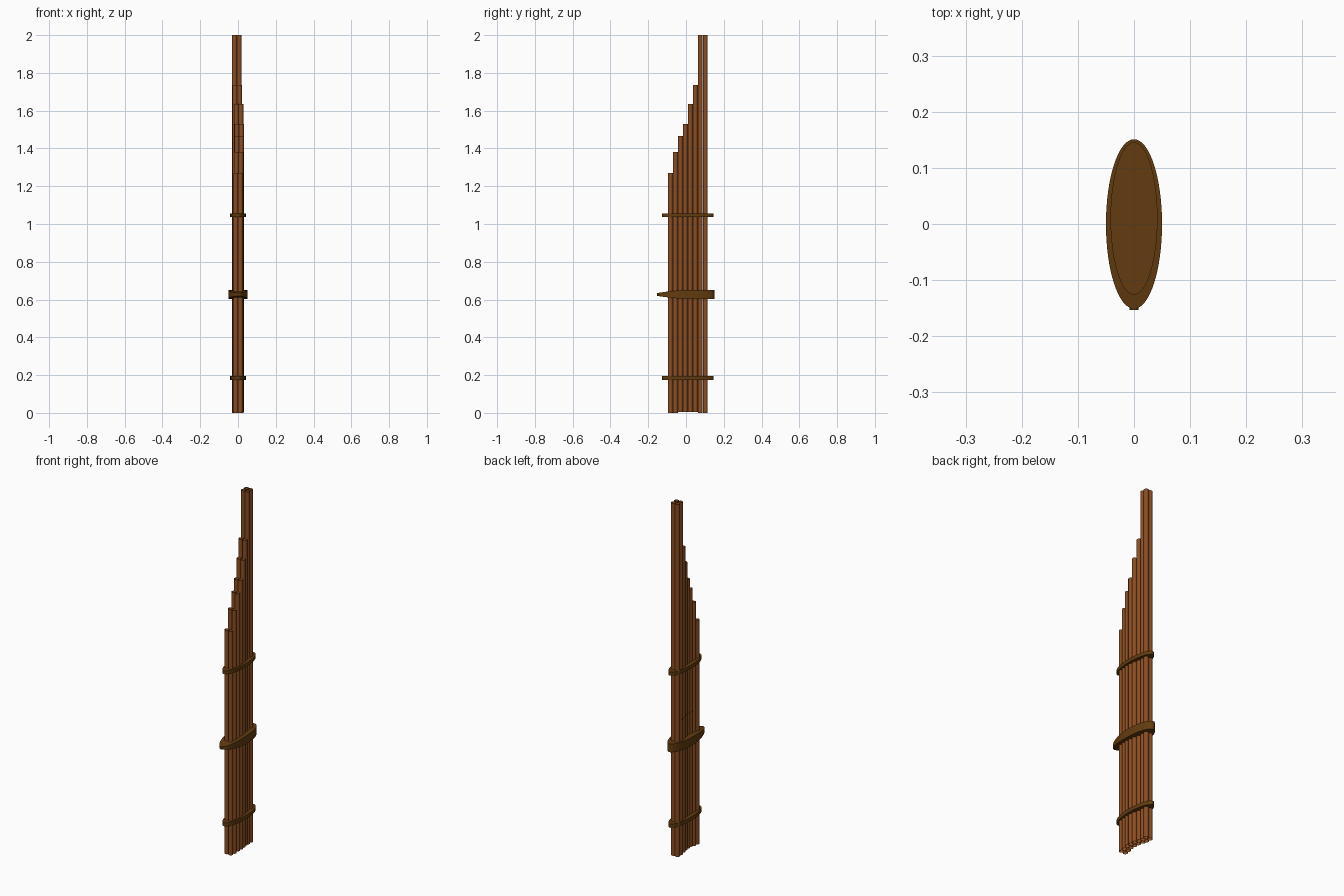
import bpy, bmesh, math
from mathutils import Matrix

if "Cube" in bpy.data.objects:
    bpy.data.objects.remove(bpy.data.objects["Cube"])


def material(name, rgb):
    m = bpy.data.materials.new(name)
    m.diffuse_color = (*rgb, 1)
    m.use_nodes = True
    m.node_tree.nodes["Principled BSDF"].inputs["Base Color"].default_value = m.diffuse_color
    return m


REED = material("reed brown", (0.258, 0.075, 0.016))
WOOD = material("dark wood", (0.125, 0.045, 0.005))
HOLE = material("finger hole dark", (0.03, 0.012, 0.004))


def finish(bm, name, mat, smooth=True):
    bmesh.ops.recalc_face_normals(bm, faces=bm.faces)
    mesh = bpy.data.meshes.new(name)
    bm.to_mesh(mesh)
    bm.free()
    mesh.materials.append(mat)
    ob = bpy.data.objects.new(name, mesh)
    bpy.context.collection.objects.link(ob)
    if smooth:
        bpy.context.view_layer.objects.active = ob
        ob.select_set(True)
        bpy.ops.object.shade_smooth_by_angle(angle=math.radians(35))
        ob.select_set(False)
    return ob


def cylinder(name, mat, rx, ry, z0, z1, x=0, y=0, sides=16, caps=True):
    bm = bmesh.new()
    bmesh.ops.create_cone(bm, cap_ends=caps, segments=sides, radius1=1, radius2=1, depth=1,
                          matrix=Matrix.Translation((x, y, (z0 + z1) / 2))
                          @ Matrix.Diagonal((rx, ry, z1 - z0, 1)))
    return finish(bm, name, mat)


# Paired open reeds, stepped in height and slightly bowed in plan
R = 0.0128
heights = [1.27, 1.38, 1.465, 1.53, 1.635, 1.735, 2.0, 2.0]
shifts = [0.0, 0.003, 0.006, 0.006, 0.003, -0.004, -0.006, -0.006]
for i, (h, s) in enumerate(zip(heights, shifts)):
    y = -0.082 + i * 0.0263
    z0 = 0.004 if 1 < i < 6 else 0.0
    for side, sx in (("left", -1), ("right", 1)):
        x = s + sx * 0.0122
        cylinder(f"{side}_reed_{i + 1}", REED, R, R, z0, h, x, y, caps=False)
        # Small finger holes on the outside of the left row
        if sx < 0 and 1 < i < 7:
            bm = bmesh.new()
            bmesh.ops.create_cone(bm, cap_ends=True, segments=10, radius1=0.004, radius2=0.004,
                                  depth=0.002, matrix=Matrix.Translation((x - R, y, 0.77))
                                  @ Matrix.Rotation(math.pi / 2, 4, 'Y'))
            finish(bm, f"finger_hole_{i}", HOLE, False)

# Thin oval binding bands
for name, z0, z1 in (("lower_band", 0.173, 0.194), ("upper_band", 1.036, 1.056)):
    cylinder(name, WOOD, 0.042, 0.136, z0, z1, 0, 0.01, sides=48)

# Wind chest: oval in plan, tapering in height towards the mouthpiece at the front
bm = bmesh.new()
rings = []
N = 32
for k in range(N + 1):
    t = math.pi * k / N
    y = -0.151 * math.cos(t)
    w = max(0.05 * math.sin(t), 0.007 if k == 0 else 0.001)
    u = min(1, (y + 0.151) / 0.17)
    h = 0.008 + 0.0155 * math.sin(u * math.pi / 2)
    rings.append([bm.verts.new((a * w, y, 0.627 + b * h))
                  for a, b in ((-1, -1), (1, -1), (1, 1), (-1, 1))])
for a, b in zip(rings, rings[1:]):
    for j in range(4):
        bm.faces.new((a[j], a[(j + 1) % 4], b[(j + 1) % 4], b[j]))
bm.faces.new(rings[0])
bm.faces.new(rings[-1])
finish(bm, "wind_chest", WOOD)

# Mouthpiece tip
cylinder_tip = bmesh.new()
bmesh.ops.create_cone(cylinder_tip, cap_ends=True, segments=16, radius1=0.008, radius2=0.008, depth=0.012,
                      matrix=Matrix.Translation((0, -0.147, 0.627))
                      @ Matrix.Rotation(math.pi / 2, 4, 'X'))
finish(cylinder_tip, "mouthpiece", WOOD)
